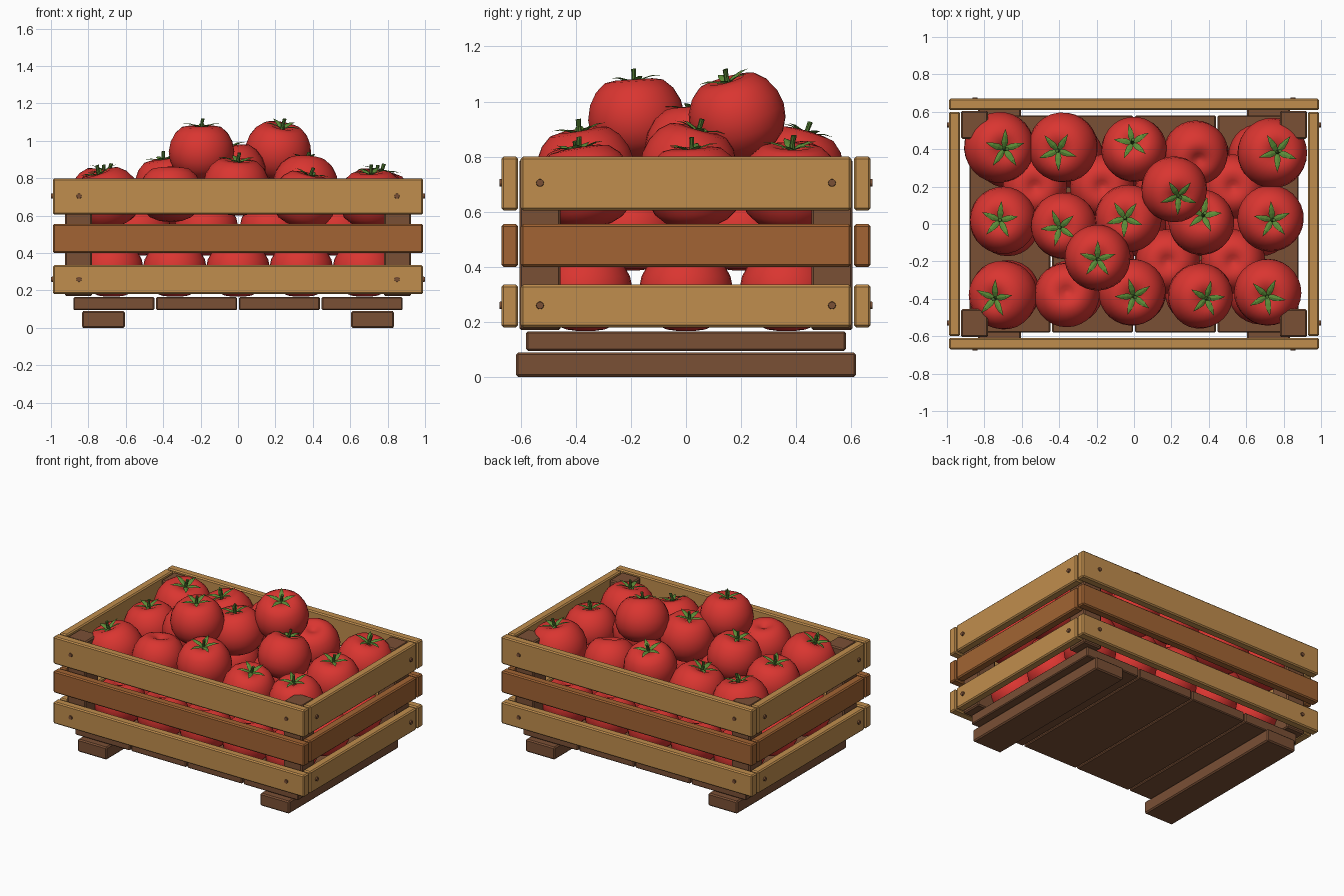
import bpy, bmesh, math
from mathutils import Vector, Matrix

if "Cube" in bpy.data.objects:
    bpy.data.objects.remove(bpy.data.objects["Cube"])


def material(name, rgb):
    m = bpy.data.materials.new(name)
    m.diffuse_color = (*rgb, 1)
    m.use_nodes = True
    m.node_tree.nodes["Principled BSDF"].inputs["Base Color"].default_value = m.diffuse_color
    return m


LIGHT = material("light wood", (0.53, 0.27, 0.075))
MID = material("orange wood", (0.36, 0.127, 0.033))
DARK = material("dark wood", (0.195, 0.08, 0.036))
RED = material("tomato red", (0.70, 0.036, 0.03))
GREEN = material("leaf green", (0.11, 0.27, 0.04))
STEM = material("stem green", (0.08, 0.19, 0.03))


def add(name, bm, mats):
    me = bpy.data.meshes.new(name)
    bmesh.ops.recalc_face_normals(bm, faces=bm.faces)
    bm.to_mesh(me)
    bm.free()
    for m in mats:
        me.materials.append(m)
    ob = bpy.data.objects.new(name, me)
    bpy.context.collection.objects.link(ob)
    return ob


def board(name, lo, hi, mat, bevel=0.008):
    """Bevelled box between two corners."""
    lo, hi = Vector(lo), Vector(hi)
    bm = bmesh.new()
    bmesh.ops.create_cube(bm, size=1, matrix=Matrix.Translation((lo + hi) / 2)
                          @ Matrix.Diagonal((*(hi - lo), 1)))
    bmesh.ops.bevel(bm, geom=bm.edges[:], offset=bevel, segments=1, affect='EDGES')
    return add(name, bm, [mat])


def nail(loc, axis):
    bm = bmesh.new()
    rot = Vector(axis).to_track_quat('Z', 'Y').to_matrix().to_4x4()
    bmesh.ops.create_cone(bm, cap_ends=True, segments=12, radius1=0.015, radius2=0.013,
                          depth=0.02, matrix=Matrix.Translation(loc) @ rot)
    add("nail", bm, [DARK])


# Crate walls: three slats per side, nails on the light ones
for z0, z1, mat, nz in ((0.18, 0.335, LIGHT, 0.26), (0.40, 0.555, MID, None),
                        (0.605, 0.80, LIGHT, 0.705)):
    for s in (-1, 1):
        y0, y1 = sorted((s * 0.61, s * 0.67))
        board("long_slat", (-0.99, y0, z0), (0.99, y1, z1), mat)
        x0, x1 = sorted((s * 0.93, s * 0.99))
        board("end_slat", (x0, -0.60, z0), (x1, 0.60, z1), mat)
        if nz:
            for t in (-1, 1):
                nail((t * 0.85, s * 0.667, nz), (0, s, 0))
                nail((s * 0.99, t * 0.53, nz), (s, 0, 0))

# Corner posts and base runners
for sx in (-1, 1):
    x0, x1 = sorted((sx * 0.605, sx * 0.835))
    board("runner", (x0, -0.617, 0.005), (x1, 0.617, 0.09), DARK)
    for sy in (-1, 1):
        x0, x1 = sorted((sx * 0.78, sx * 0.925))
        y0, y1 = sorted((sy * 0.455, sy * 0.605))
        board("corner_post", (x0, y0, 0.17), (x1, y1, 0.79), DARK)
for ob in [o for o in bpy.data.objects if o.name.startswith("runner")]:
    ob.location.z = -0.005
    ob.scale.z = 1.05

# Floor planks
for i in range(4):
    x = -0.88 + i * 0.4425
    board("floor_plank", (x, -0.58, 0.095), (x + 0.4325, 0.58, 0.165), DARK, 0.006)

# Tomato body: lathe profile (radius, height) with a dimple on top
PROFILE = [(0, .66), (.08, .67), (.2, .74), (.38, .80), (.6, .76), (.8, .58), (.94, .32),
           (1, .02), (.96, -.27), (.84, -.52), (.64, -.70), (.4, -.80), (.18, -.83), (0, -.82)]
bm = bmesh.new()
vs = [bm.verts.new((r, 0, z)) for r, z in PROFILE]
es = [bm.edges.new(p) for p in zip(vs, vs[1:])]
bmesh.ops.spin(bm, geom=vs + es, cent=(0, 0, 0), axis=(0, 0, 1), angle=math.tau,
               steps=28, use_duplicate=False)
bmesh.ops.remove_doubles(bm, verts=bm.verts[:], dist=0.001)
for f in bm.faces:
    f.smooth = True
body_proto = add("tomato", bm, [RED])

# Calyx: five pointed leaves and a short bent stem
bm = bmesh.new()
for i in range(5):
    rot = Matrix.Rotation(i * math.tau / 5, 3, 'Z')
    left, right, ridge = [], [], []
    for r, w, z in ((.02, .05, .72), (.2, .095, .80), (.38, .065, .845), (.58, 0, .83)):
        ridge.append(bm.verts.new(rot @ Vector((r, 0, z + .02))))
        if w:
            left.append(bm.verts.new(rot @ Vector((r, w, z))))
            right.append(bm.verts.new(rot @ Vector((r, -w, z))))
    for a, flip in ((left, False), (right, True)):
        for k in range(3):
            q = [ridge[k], ridge[k + 1]] + ([a[k + 1]] if k < 2 else []) + [a[k]]
            bm.faces.new(q[::-1] if flip else q)
rings = []
for x, z, r in ((0, .66, .07), (.01, .86, .05), (.04, 1.02, .055)):
    rings.append([bm.verts.new((x + r * math.cos(a), r * math.sin(a), z))
                  for a in (k * math.tau / 8 for k in range(8))])
stem = [bm.faces.new(rings[-1])]
for a, b in zip(rings, rings[1:]):
    for k in range(8):
        j = (k + 1) % 8
        stem.append(bm.faces.new((a[k], a[j], b[j], b[k])))
for f in stem:
    f.material_index = 1
calyx_proto = add("calyx", bm, [GREEN, STEM])
body_mesh, calyx_mesh = body_proto.data, calyx_proto.data
for ob in (body_proto, calyx_proto):
    bpy.data.objects.remove(ob)


def tomato(x, y, z, r, tip=(0, 0), spin=0.0, leafy=True):
    """Tomato leaning so that its stem sits at offset tip from the centre."""
    tx, ty = tip[0] / (0.85 * r), tip[1] / (0.85 * r)
    up = Vector((tx, ty, math.sqrt(max(0.1, 1 - tx * tx - ty * ty))))
    rot = Vector((0, 0, 1)).rotation_difference(up).to_matrix().to_4x4()
    mat = (Matrix.Translation((x, y, z)) @ rot @ Matrix.Rotation(spin, 4, 'Z')
           @ Matrix.Scale(r, 4))
    for name, me in (("tomato", body_mesh), ("calyx", calyx_mesh))[:2 if leafy else 1]:
        ob = bpy.data.objects.new(name, me)
        bpy.context.collection.objects.link(ob)
        ob.matrix_world = mat


# Bottom layer
for i in range(-2, 3):
    for j in range(-1, 2):
        tomato(i * 0.338, j * 0.365, 0.31, 0.172, leafy=False)

# Filler layer nestled between the others
for x, y in ((-.53, .2), (-.17, .2), (.18, .2), (.53, .2), (-.17, -.2), (.18, -.2), (.53, -.2)):
    tomato(x, y, 0.53, 0.172, leafy=False)

# Upper layer: centre, radius, stem offset, spin
UPPER = [(-.72, .41, .69, .19, (.03, -.01), .3), (-.38, .41, .70, .188, (-.03, -.02), 1.0),
         (0, .40, .755, .175, (-.01, .04), .5), (.74, .38, .69, .188, (.03, .005), .9),
         (-.70, .02, .69, .18, (-.02, 0), .2), (-.375, -.01, .765, .178, (-.025, -.01), .7),
         (-.03, .03, .83, .18, (-.02, 0), .9), (.36, .01, .765, .176, (.01, .04), .1),
         (.73, .03, .69, .178, (.01, -.01), .4), (-.70, -.38, .69, .185, (-.05, -.02), .2),
         (-.01, -.365, .755, .18, (.01, -.025), .6), (.355, -.385, .685, .175, (.035, -.015), .1),
         (.715, -.365, .69, .18, (-.005, -.025), 1.1),
         (-.195, -.18, .94, .176, (0, -.01), .3), (.215, .185, .945, .177, (.025, -.04), .9)]
for args in UPPER:
    tomato(*args)
for x, y, z, tip in ((.33, .38, .70, (.02, -.04)), (-.36, -.38, .715, (0, .02))):
    tomato(x, y, z, 0.174, tip, leafy=False)
